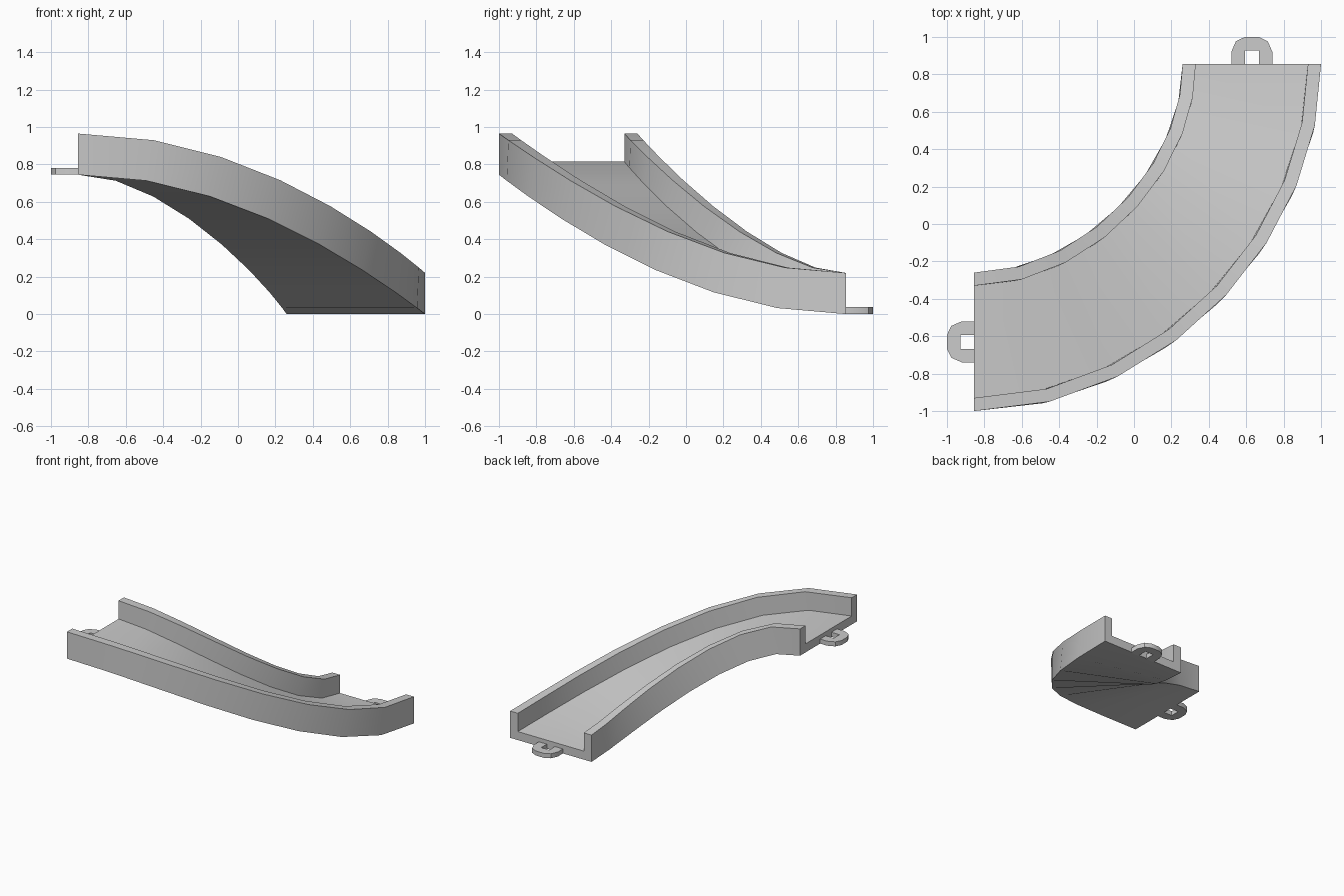
import bpy, bmesh, math
from mathutils import Vector
from mathutils.geometry import interpolate_bezier

if "Cube" in bpy.data.objects:
    bpy.data.objects.remove(bpy.data.objects["Cube"])

HALF = 0.37     # half width of the track
DROP = 0.745    # height difference between the ends
END = 0.855     # where the track ends, before the link loops
MID = 0.63      # centre line position at both ends
HANDLE = 0.765  # handle length of the centre line
SEGMENTS = 8


def finish(bm, name):
    bmesh.ops.recalc_face_normals(bm, faces=bm.faces)
    mesh = bpy.data.meshes.new(name)
    bm.to_mesh(mesh)
    bm.free()
    obj = bpy.data.objects.new(name, mesh)
    bpy.context.collection.objects.link(obj)
    bpy.ops.object.select_all(action='DESELECT')
    obj.select_set(True)
    bpy.context.view_layer.objects.active = obj
    bpy.ops.object.shade_smooth_by_angle(angle=math.radians(30))
    return obj


# Track: U-shaped section swept down a curved, S-profiled path
p = [Vector((-END, -MID, DROP)), Vector((-END + HANDLE, -MID, DROP)),
     Vector((MID, END - HANDLE, 0)), Vector((MID, END, 0))]
section = [(-HALF, 0), (HALF, 0), (HALF, 0.22), (HALF - 0.07, 0.22),
           (HALF - 0.07, 0.07), (-HALF + 0.07, 0.07),
           (-HALF + 0.07, 0.22), (-HALF, 0.22)]
bm = bmesh.new()
rings = []
for i, pos in enumerate(interpolate_bezier(*p, SEGMENTS + 1)):
    t = i / SEGMENTS
    tan = (3 * (1 - t) ** 2 * (p[1] - p[0]) + 6 * t * (1 - t) * (p[2] - p[1])
           + 3 * t * t * (p[3] - p[2]))
    flat = Vector((tan.x, tan.y, 0))
    pitch = 0.85 * math.atan2(-tan.z, flat.length)
    flat.normalize()
    side = Vector((flat.y, -flat.x, 0))
    up = flat * math.sin(pitch) + Vector((0, 0, math.cos(pitch)))
    rings.append([bm.verts.new(pos + side * u + up * v) for u, v in section])
n = len(section)
for a, b in zip(rings, rings[1:]):
    for j in range(n):
        k = (j + 1) % n
        bm.faces.new((a[j], a[k], b[k], b[j]))
bm.faces.new(rings[0])
bm.faces.new(rings[-1])
finish(bm, "track")


# Link loops: flat U-shaped tabs with a square hole at each end
def link_loop(name, origin, angle):
    half_outer = [(0.11, -0.01), (0.11, 0.065), (0.085, 0.122), (0.037, 0.145)]
    half_inner = [(-0.037, 0.073), (-0.037, -0.01)]
    outline = (half_outer + [(-x, y) for x, y in reversed(half_outer)]
               + [(x, y) for x, y in reversed(half_inner)]
               + [(-x, y) for x, y in half_inner])
    bm = bmesh.new()
    face = bm.faces.new([bm.verts.new((x, y, 0)) for x, y in outline])
    top = bmesh.ops.extrude_face_region(bm, geom=[face])
    verts = [v for v in top["geom"] if isinstance(v, bmesh.types.BMVert)]
    bmesh.ops.translate(bm, verts=verts, vec=(0, 0, 0.037))
    obj = finish(bm, name)
    obj.location = origin
    obj.rotation_euler.z = angle


link_loop("lower_link_loop", (MID, END, 0), 0)
link_loop("upper_link_loop", (-END, -MID, DROP), math.pi / 2)
